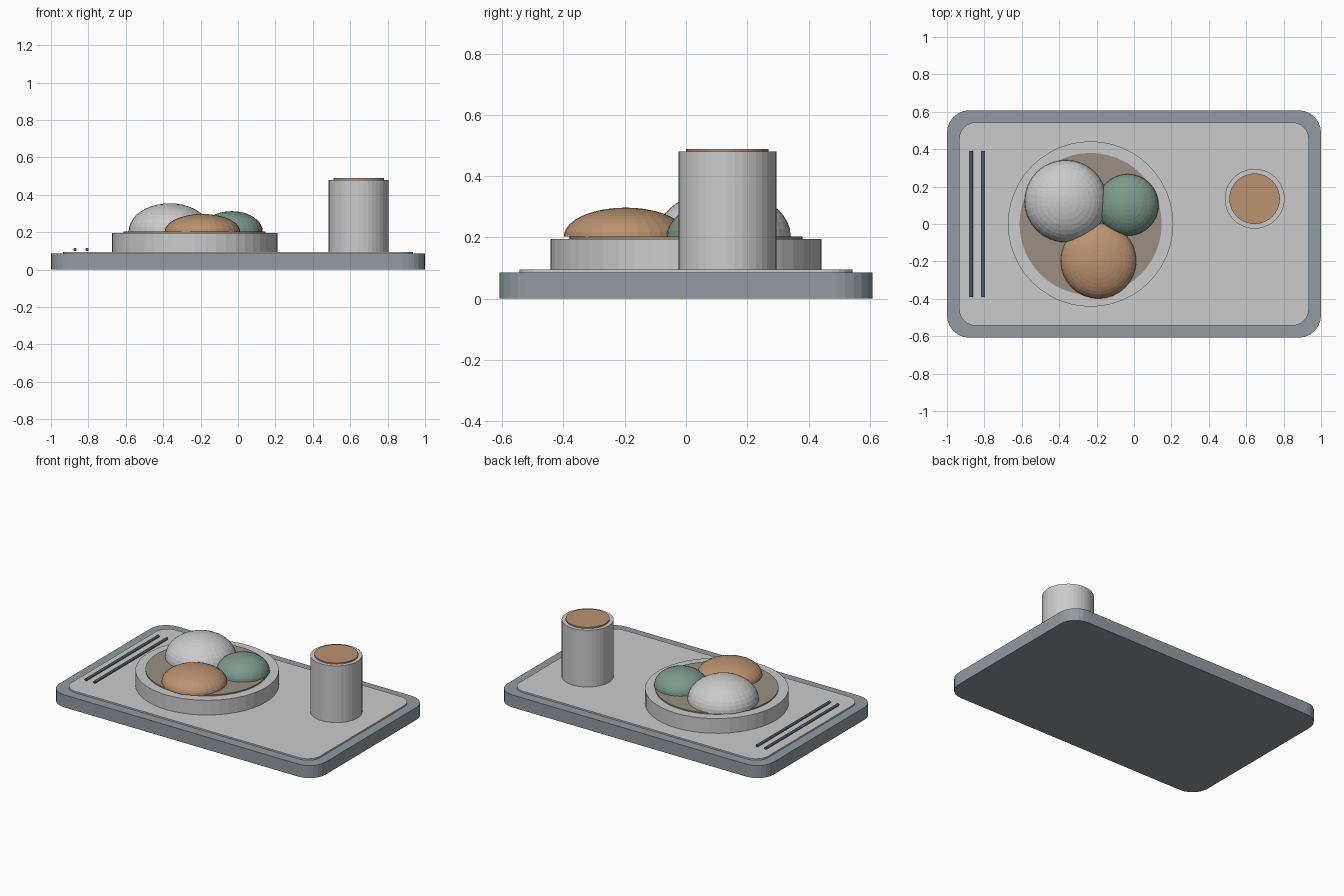
import bpy, bmesh, math

if "Cube" in bpy.data.objects:
    bpy.data.objects.remove(bpy.data.objects["Cube"])


def material(name, color):
    m = bpy.data.materials.new(name)
    m.diffuse_color = (*color, 1)
    m.use_nodes = True
    m.node_tree.nodes["Principled BSDF"].inputs["Base Color"].default_value = m.diffuse_color
    return m


SLATE = material("slate", (0.29, 0.33, 0.36))
DARK = material("dark_slate", (0.07, 0.10, 0.12))
TAN = material("tan", (0.50, 0.29, 0.16))
SAND = material("sand", (0.32, 0.28, 0.22))
GREEN = material("sage", (0.20, 0.32, 0.26))


def add(name, bm, mat=None):
    bmesh.ops.recalc_face_normals(bm, faces=bm.faces)
    me = bpy.data.meshes.new(name)
    bm.to_mesh(me)
    bm.free()
    ob = bpy.data.objects.new(name, me)
    bpy.context.collection.objects.link(ob)
    if mat:
        me.materials.append(mat)
    return ob


def prism(name, points, z0, z1, mat=None):
    """Extrude a closed outline from z0 to z1."""
    bm = bmesh.new()
    low = bm.faces.new([bm.verts.new((x, y, z0)) for x, y in points])
    ext = bmesh.ops.extrude_face_region(bm, geom=[low], use_keep_orig=True)
    for v in ext["geom"]:
        if isinstance(v, bmesh.types.BMVert):
            v.co.z = z1
    return add(name, bm, mat)


def rounded_rect(hx, hy, r, n=6):
    pts = []
    for k, (sx, sy) in enumerate([(1, 1), (-1, 1), (-1, -1), (1, -1)]):
        for i in range(n + 1):
            a = (k + i / n) * math.pi / 2
            pts.append((sx * (hx - r) + r * math.cos(a), sy * (hy - r) + r * math.sin(a)))
    return pts


def circle(cx, cy, r, n=40):
    return [(cx + r * math.cos(2 * math.pi * i / n), cy + r * math.sin(2 * math.pi * i / n))
            for i in range(n)]


def dome(name, x, y, r, height, mat=None, z=0.203):
    """Upper half of a flattened sphere with a flat base."""
    bm = bmesh.new()
    bmesh.ops.create_uvsphere(bm, u_segments=32, v_segments=20, radius=1)
    bmesh.ops.bisect_plane(bm, geom=bm.verts[:] + bm.edges[:] + bm.faces[:], dist=1e-4,
                           plane_co=(0, 0, 0), plane_no=(0, 0, -1), clear_outer=True)
    bmesh.ops.holes_fill(bm, edges=[e for e in bm.edges if e.is_boundary], sides=0)
    for v in bm.verts:
        v.co = (x + v.co.x * r, y + v.co.y * r, z + v.co.z * height)
    return add(name, bm, mat)


# Tray with raised inner panel
prism("tray", rounded_rect(1.0, 0.608, 0.12), 0, 0.085, SLATE)
prism("tray_panel", rounded_rect(0.935, 0.544, 0.09), 0.08, 0.095)

# Plate and its inner disc
prism("plate", circle(-0.232, 0, 0.442, 48), 0.095, 0.195)
prism("plate_inset", circle(-0.232, 0, 0.38, 48), 0.19, 0.203, SAND)

# Food mounds
dome("rice_mound", -0.365, 0.122, 0.22, 0.151)
dome("green_mound", -0.033, 0.102, 0.165, 0.109, GREEN)
dome("brown_mound", -0.19, -0.197, 0.202, 0.094, TAN)

# Cup and drink
prism("cup", circle(0.645, 0.135, 0.16), 0.095, 0.48)
prism("drink", circle(0.645, 0.135, 0.135), 0.475, 0.489, TAN)

# Chopsticks lying along y
for i, x in enumerate((-0.871, -0.807)):
    stick = prism(f"chopstick_{i + 1}", circle(0, 0, 0.009, 12), -0.39, 0.39, DARK)
    stick.rotation_euler.x = math.pi / 2
    stick.location = (x, 0, 0.107)
